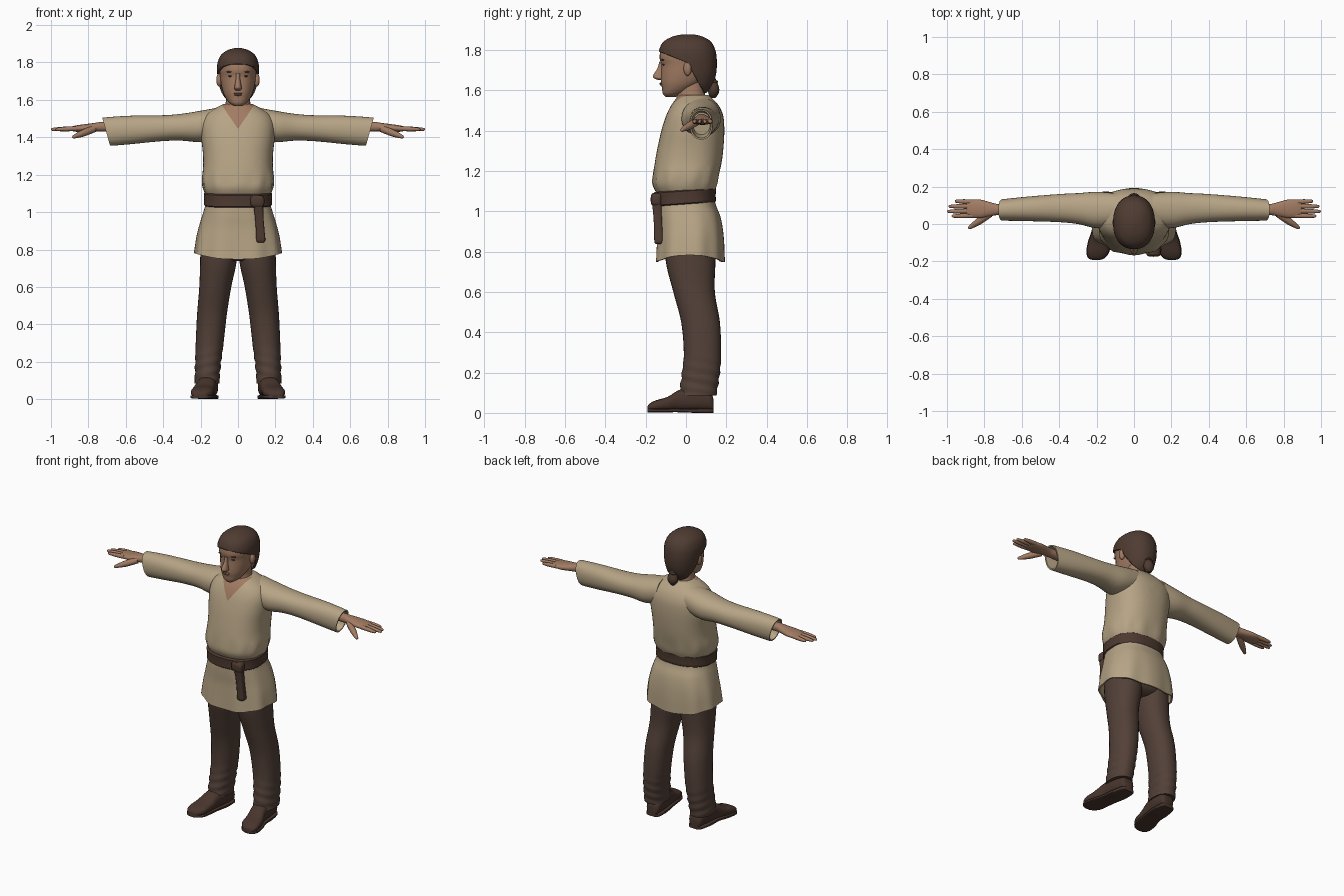
import bpy, bmesh, math
from mathutils import Vector

if "Cube" in bpy.data.objects:
    bpy.data.objects.remove(bpy.data.objects["Cube"])


def material(name, r, g, b):
    m = bpy.data.materials.new(name)
    m.use_nodes = True
    m.diffuse_color = (r, g, b, 1)
    m.node_tree.nodes["Principled BSDF"].inputs["Base Color"].default_value = (r, g, b, 1)
    return m


CLOTH = material("tan cloth", .47, .37, .235)
SKIN = material("skin", .36, .2, .125)
HAIR = material("brown hair", .078, .045, .032)
PANTS = material("brown trousers", .085, .052, .039)
LEATHER = material("dark leather", .065, .036, .026)
BELT = material("belt leather", .075, .042, .03)
LIPS = material("lips", .24, .11, .075)
EYES = material("dark eyes", .05, .03, .022)


def finish(bm, name, mat, mirror=False):
    me = bpy.data.meshes.new(name)
    bm.to_mesh(me)
    bm.free()
    me.materials.append(mat)
    me.shade_smooth()
    me.set_sharp_from_angle(angle=.75)
    ob = bpy.data.objects.new(name, me)
    bpy.context.collection.objects.link(ob)
    if mirror:
        ob.modifiers.new("Mirror", 'MIRROR').use_mirror_merge = False
    return ob


def smooth_rows(rows, steps):
    """Spline through the section table."""
    out = []
    for i in range(len(rows) - 1):
        p = [rows[max(i - 1, 0)], rows[i], rows[i + 1], rows[min(i + 2, len(rows) - 1)]]
        for k in range(steps):
            t = k / steps
            out.append([b + .5 * t * (c - a + t * (2*a - 5*b + 4*c - d + t * (3*(b - c) + d - a)))
                        for a, b, c, d in zip(*p)])
    return out + [rows[-1]]


def loft_mesh(rows, axis='z', n=2.2, seg=32, steps=4, lip=(), warp=None):
    """Sections are (position, a_min, a_max, b_min, b_max) along an axis."""
    bm = bmesh.new()
    rings = []
    for t, a0, a1, b0, b1 in smooth_rows(rows, steps) + list(lip):
        ring = []
        for k in range(seg):
            ang = math.tau * k / seg
            c, s = math.cos(ang), math.sin(ang)
            a = (a0 + a1) / 2 + (a1 - a0) / 2 * math.copysign(abs(c) ** (2 / n), c)
            b = (b0 + b1) / 2 + (b1 - b0) / 2 * math.copysign(abs(s) ** (2 / n), s)
            v = Vector({'x': (t, a, b), 'y': (a, t, b), 'z': (a, b, t)}[axis])
            ring.append(bm.verts.new(warp(v, ang) if warp else v))
        rings.append(ring)
    for r, q in zip(rings, rings[1:]):
        for k in range(seg):
            j = (k + 1) % seg
            bm.faces.new((r[k], r[j], q[j], q[k]))
    bm.faces.new(rings[0])
    bm.faces.new(rings[-1])
    bmesh.ops.recalc_face_normals(bm, faces=bm.faces)
    return bm


def loft(name, mat, rows, mirror=False, **kw):
    return finish(loft_mesh(rows, **kw), name, mat, mirror)


def sym(*rows):
    """Sections (z, half width, front, back) centred on x."""
    return [(z, -w, w, f, b) for z, w, f, b in rows]


def blob(name, mat, loc, size, mirror=False):
    bm = bmesh.new()
    bmesh.ops.create_uvsphere(bm, u_segments=20, v_segments=12, radius=1)
    for v in bm.verts:
        v.co = Vector(a * s + l for a, s, l in zip(v.co, size, loc))
    return finish(bm, name, mat, mirror)


def tube(name, mat, start, end, r0, r1):
    """Tapered finger with a rounded tip, on both hands."""
    d = Vector(end) - Vector(start)
    bm = loft_mesh([(t * d.length, -r, r, -r, r) for t, r in
                    ((0, r0), (.5, r0), (.88, r1), (.97, r1 * .7), (1, r1 * .25))],
                   n=2, seg=12, steps=2)
    rot = d.to_track_quat('Z', 'Y')
    for v in bm.verts:
        v.co = rot @ v.co + Vector(start)
    return finish(bm, name, mat, True)


def cut(bm, co, no):
    bmesh.ops.bisect_plane(bm, geom=bm.verts[:] + bm.edges[:] + bm.faces[:],
                           plane_co=co, plane_no=no)


# Tunic body, with the open V neck as cut faces
def blouse(v, ang):
    k = max(0, 1 - abs(v.z - 1.15) / .08) * .004
    return v + Vector((math.cos(ang), math.sin(ang), 0)) * k * math.sin(ang * 11)


bm = loft_mesh(sym((1.09, .172, -.145, .14), (1.13, .187, -.163, .155), (1.18, .192, -.162, .165),
                   (1.25, .186, -.153, .178), (1.32, .188, -.14, .186), (1.4, .197, -.122, .19),
                   (1.47, .197, -.1, .185), (1.52, .172, -.076, .165), (1.555, .122, -.052, .135),
                   (1.577, .08, -.035, .11)), n=2.4, seg=48, warp=blouse)
apex, slope = 1.445, .68
for s in (1, -1):
    cut(bm, (0, 0, apex), (s, 0, -slope))
for f in bm.faces:
    c = f.calc_center_median()
    f.material_index = int(c.y < .02 and f.normal.y < .3 and abs(c.x) < (c.z - apex) * slope)
finish(bm, "tunic_body", CLOTH).data.materials.append(SKIN)


# Tunic skirt with a rippled hem and an open underside
def hem(v, ang):
    k = max(0, (1.05 - v.z) / .3)
    out = Vector((math.cos(ang), math.sin(ang), 0)) * .005 * k * math.sin(ang * 9)
    return v + out + Vector((0, 0, k * .035 * (math.cos(ang) ** 2 - .3)))


loft("tunic_skirt", CLOTH,
     sym((1.08, .168, -.143, .138), (1.03, .176, -.147, .148), (.98, .19, -.147, .168),
         (.92, .206, -.144, .18), (.85, .221, -.146, .186), (.758, .233, -.15, .188)),
     n=2.5, seg=64, warp=hem, lip=sym((.758, .224, -.141, .179), (.85, .21, -.135, .172)))


# Sleeves with slanted, hollow cuffs
def cuff(v, ang):
    return v + Vector(((v.z - 1.43) * .27 * max(0, (v.x - .5) / .2), 0, 0))


loft("sleeves", CLOTH, [(.1, -.01, .165, 1.4, 1.56), (.2, -.022, .172, 1.375, 1.542),
                        (.3, 0, .165, 1.382, 1.526), (.4, .01, .16, 1.38, 1.518),
                        (.55, .015, .148, 1.366, 1.516), (.65, .017, .138, 1.358, 1.51),
                        (.705, .018, .132, 1.355, 1.505)], True, axis='x', warp=cuff,
     lip=[(.704, .026, .124, 1.363, 1.497), (.62, .035, .12, 1.38, 1.49)])

# Belt, knot and hanging end
tilt = lambda v, ang: v + Vector((0, 0, v.y * .07))
loft("belt", BELT, sym((1.034, .172, -.15, .14), (1.04, .182, -.161, .148), (1.07, .181, -.16, .147),
                       (1.1, .183, -.162, .149), (1.106, .173, -.15, .14)),
     n=2.4, seg=48, steps=2, warp=tilt)
loft("belt_knot", BELT, [(1.025, .08, .13, -.165, -.12), (1.04, .068, .14, -.174, -.12),
                         (1.075, .066, .14, -.174, -.12), (1.09, .08, .125, -.165, -.12)], n=3.5)
loft("belt_tail", BELT, [(1.05, .08, .135, -.17, -.12), (.98, .09, .136, -.162, -.12),
                         (.9, .096, .142, -.158, -.115), (.85, .098, .146, -.157, -.113),
                         (.838, .106, .138, -.15, -.12)], n=4)

# Trousers
loft("trouser_seat", PANTS, sym((.74, .08, -.06, .1), (.77, .17, -.1, .14), (.85, .195, -.12, .155),
                                (.98, .16, -.12, .13)))


def creases(v, ang):
    k = .0035 * max(0, 1 - abs(v.z - .17) / .13)
    return v + Vector((math.cos(ang), math.sin(ang), 0)) * k * math.sin(v.z * 120 + 2 * ang)


loft("trouser_legs", PANTS, [(.92, .005, .2, -.11, .15), (.75, .006, .202, -.1, .146),
                             (.6, .036, .207, -.063, .143), (.45, .06, .219, -.024, .168),
                             (.3, .077, .226, -.011, .174), (.2, .09, .229, -.02, .168),
                             (.12, .098, .231, -.03, .156), (.085, .098, .234, -.033, .15)],
     True, steps=6, warp=creases)

# Shoes: uppers and soles share one outline
outline = [(.137, .125, .185, .065), (.12, .11, .2, .1), (.05, .107, .215, .125),
           (-.03, .118, .222, .115), (-.09, .126, .242, .08), (-.15, .135, .252, .062),
           (-.182, .16, .242, .045), (-.192, .185, .22, .03)]
loft("shoe_uppers", LEATHER, [(y, a, b, .01, top) for y, a, b, top in outline],
     True, axis='y', n=2.6, seg=24)
loft("shoe_soles", LEATHER, [(y, a - .003, b + .003, 0 if y > .03 else .003, .022)
                             for y, a, b, top in outline], True, axis='y', n=5, seg=24)

# Hands
loft("palms", SKIN, [(.63, .048, .108, 1.43, 1.48), (.72, .048, .106, 1.43, 1.483),
                     (.76, .043, .114, 1.43, 1.478), (.82, .032, .13, 1.428, 1.47),
                     (.87, .034, .13, 1.43, 1.463), (.895, .042, .124, 1.437, 1.456)],
     True, axis='x', seg=24)
for finger, y0, y1, tip in (("index", .045, .042, .975), ("middle", .07, .067, 1),
                            ("ring", .095, .094, .992), ("little", .118, .122, .958)):
    tube(finger + "_fingers", SKIN, (.86, y0, 1.447), (tip, y1, 1.442), .0125, .009)
tube("thumbs", SKIN, (.77, .055, 1.445), (.885, -.024, 1.4), .019, .011)

# Neck and head
loft("neck", SKIN, sym((1.5, .085, -.06, .12), (1.56, .072, -.048, .1), (1.6, .064, -.042, .092),
                       (1.67, .062, -.04, .09)))
loft("head", SKIN, sym((1.567, .022, -.102, -.05), (1.583, .046, -.115, -.01), (1.61, .066, -.119, .04),
                       (1.64, .08, -.124, .085), (1.68, .09, -.124, .12), (1.725, .096, -.123, .135),
                       (1.76, .099, -.131, .14), (1.8, .096, -.124, .135), (1.84, .075, -.095, .11),
                       (1.862, .04, -.05, .07)))
loft("nose", SKIN, sym((1.742, .012, -.132, -.1), (1.71, .012, -.141, -.1), (1.675, .018, -.162, -.1),
                       (1.66, .02, -.16, -.1), (1.651, .012, -.14, -.1)), n=2, seg=16)
blob("ears", SKIN, (.1, .008, 1.707), (.016, .02, .036), True)
blob("eyes", EYES, (.038, -.108, 1.727), (.015, .01, .005), True)
blob("eyebrows", HAIR, (.04, -.113, 1.75), (.023, .01, .004), True)
blob("upper_lip", LIPS, (0, -.121, 1.634), (.023, .011, .004))
blob("lower_lip", LIPS, (0, -.12, 1.627), (.02, .011, .005))

# Hair: a cap trimmed along the brow and behind the ears
bm = loft_mesh(sym((1.585, .055, -.03, .1), (1.61, .078, -.07, .122), (1.64, .092, -.1, .138),
                   (1.68, .103, -.12, .149), (1.72, .109, -.13, .153), (1.76, .112, -.136, .152),
                   (1.8, .109, -.133, .145), (1.84, .091, -.112, .124), (1.866, .055, -.066, .082),
                   (1.877, .018, -.015, .035)), seg=40)
trims = [(Vector((0, 0, 1.738)), Vector((0, .4, 1))), (Vector((0, 0, 1.745)), Vector((0, 1.75, 1)))]
for co, no in trims:
    cut(bm, co, no)
bmesh.ops.delete(bm, context='FACES', geom=[
    f for f in bm.faces if all((f.calc_center_median() - co).dot(no) < 0 for co, no in trims)])
cap = finish(bm, "hair_cap", HAIR)
thick = cap.modifiers.new("Solidify", 'SOLIDIFY')
thick.thickness, thick.offset = .012, -1

# Short gathered tail at the nape
blob("hair_tie", LEATHER, (0, .135, 1.642), (.026, .024, .01))
loft("hair_tail", HAIR, sym((1.66, .014, .115, .145), (1.635, .024, .112, .157), (1.605, .034, .11, .165),
                            (1.58, .027, .112, .16), (1.562, .01, .125, .145)), n=2, seg=20)
